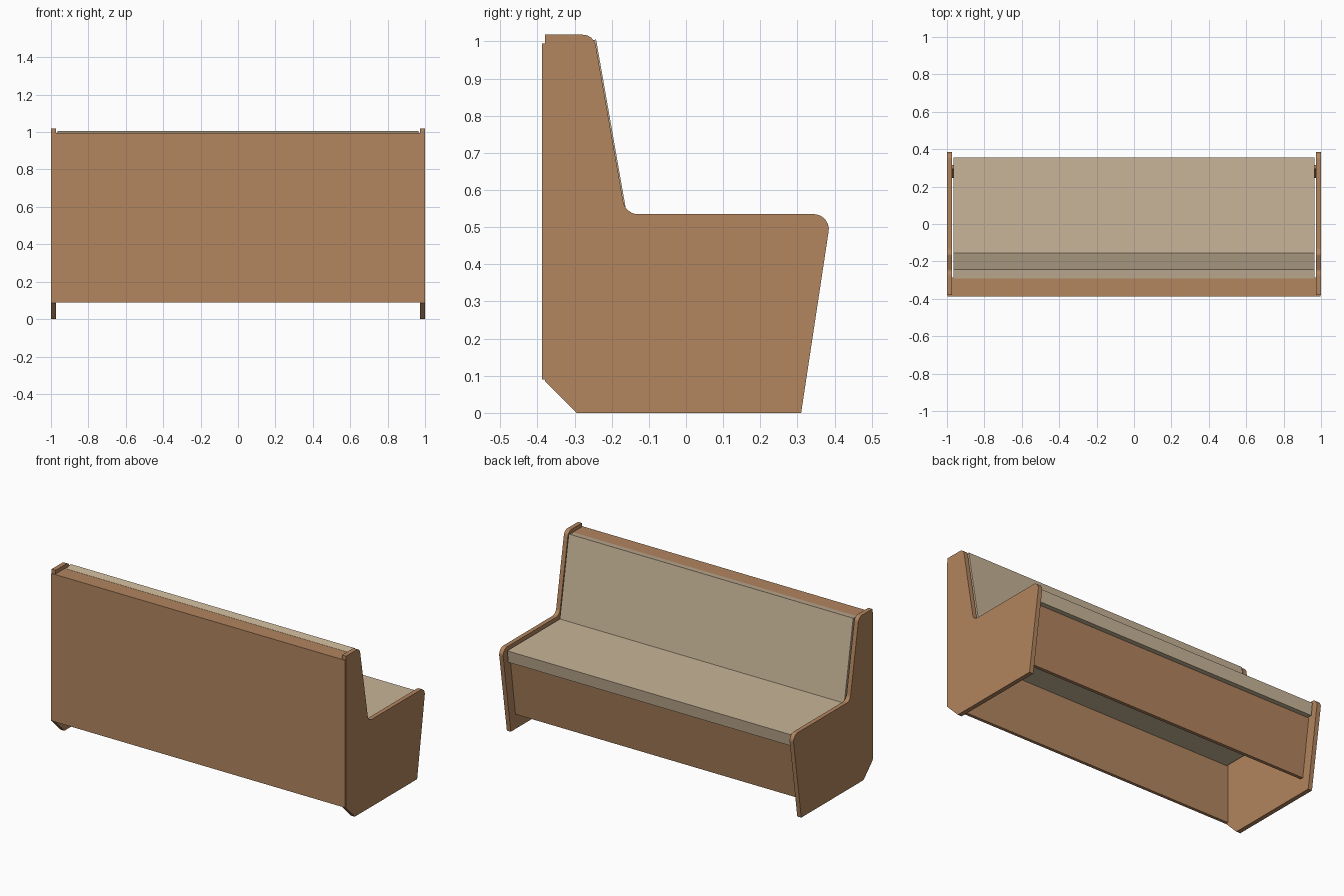
import bpy, bmesh, math
from mathutils import Vector

if "Cube" in bpy.data.objects:
    bpy.data.objects.remove(bpy.data.objects["Cube"])


def material(name, rgb):
    m = bpy.data.materials.new(name)
    m.diffuse_color = (*rgb, 1)
    m.use_nodes = True
    m.node_tree.nodes["Principled BSDF"].inputs["Base Color"].default_value = m.diffuse_color
    return m


wood = material("wood", (0.445, 0.235, 0.114))
fabric = material("beige upholstery", (0.578, 0.462, 0.314))


def rounded(points, steps=6):
    """Points are (y, z, radius); returns the outline with rounded corners."""
    out = []
    n = len(points)
    for i, (y, z, r) in enumerate(points):
        p = Vector((y, z))
        if r == 0:
            out.append(p)
            continue
        a = (Vector(points[i - 1][:2]) - p).normalized()
        b = (Vector(points[(i + 1) % n][:2]) - p).normalized()
        half = a.angle(b) / 2
        c = p + (a + b).normalized() * (r / math.sin(half))
        t = r / math.tan(half)
        s, e = p + a * t - c, p + b * t - c
        for k in range(steps + 1):
            f = k / steps
            out.append(c + (s * (1 - f) + e * f).normalized() * r)
    return out


def extrude_x(name, outline, x0, x1, mat):
    """Solid made by sweeping a y-z outline from x0 to x1."""
    bm = bmesh.new()
    face = bm.faces.new([bm.verts.new((x0, y, z)) for y, z in outline])
    res = bmesh.ops.extrude_face_region(bm, geom=[face])
    verts = [v for v in res["geom"] if isinstance(v, bmesh.types.BMVert)]
    bmesh.ops.translate(bm, verts=verts, vec=(x1 - x0, 0, 0))
    bmesh.ops.recalc_face_normals(bm, faces=bm.faces)
    me = bpy.data.meshes.new(name)
    bm.to_mesh(me)
    bm.free()
    me.materials.append(mat)
    ob = bpy.data.objects.new(name, me)
    bpy.context.collection.objects.link(ob)
    return ob


# Side panels with rounded shoulder, armrest and chamfered heel
side = rounded([
    (-0.38, 1.018, 0), (-0.248, 1.018, 0.035), (-0.163, 0.535, 0.04),
    (0.391, 0.535, 0.04), (0.31, 0, 0), (-0.295, 0, 0), (-0.38, 0.085, 0)])
for name, a, b in (("left_side", -1, -0.973), ("right_side", 0.973, 1)):
    extrude_x(name, side, a, b, wood)

# Back panel laid over the rear edges of the sides
extrude_x("back_panel", [(-0.387, 0.09), (-0.38, 0.09), (-0.38, 0.995),
                         (-0.387, 0.995)], -0.998, 0.998, wood)
extrude_x("back_lining", [(-0.38, 0.09), (-0.368, 0.09), (-0.368, 0.975),
                          (-0.38, 0.975)], -0.973, 0.973, wood)

# Top cap behind the backrest
extrude_x("top_cap", [(-0.38, 0.975), (-0.286, 0.975), (-0.286, 0.995),
                      (-0.38, 0.995)], -0.973, 0.973, wood)

# Sloped front panel under the seat
extrude_x("front_panel", [(0.245, 0.09), (0.265, 0.09), (0.315, 0.442),
                          (0.295, 0.442)], -0.973, 0.973, wood)

# Seat and tilted backrest cushions
extrude_x("seat", [(-0.368, 0.442), (0.345, 0.442), (0.355, 0.516),
                   (-0.368, 0.516)], -0.966, 0.966, fabric)
extrude_x("backrest", [(-0.205, 0.51), (-0.155, 0.51), (-0.242, 1.005),
                       (-0.291, 0.996)], -0.966, 0.966, fabric)
